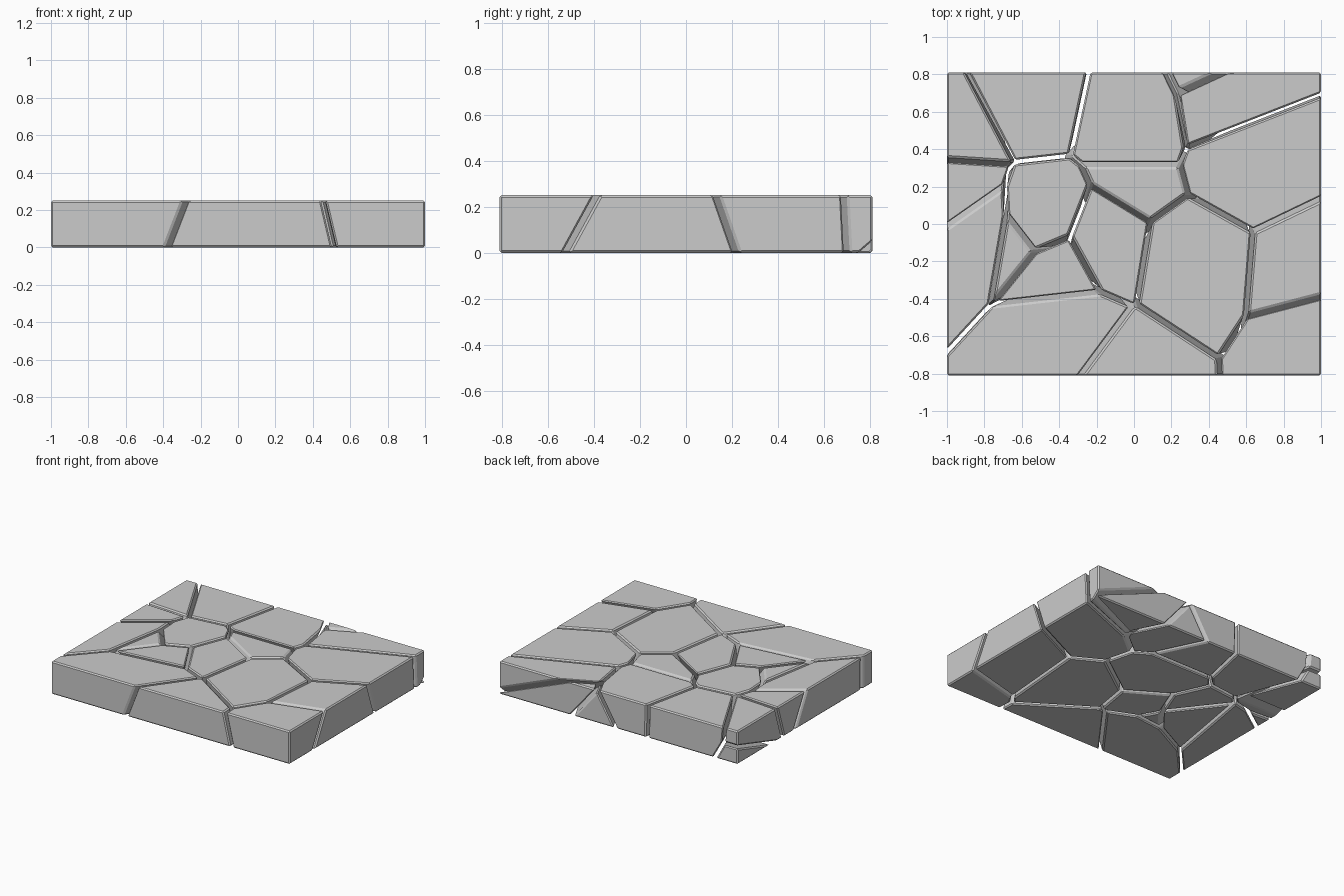
import bpy, bmesh, math
from mathutils import Vector

if "Cube" in bpy.data.objects:
    bpy.data.objects.remove(bpy.data.objects["Cube"])

HALF_X, HALF_Y, HEIGHT = 1.0, 0.81, 0.25
GAP = 0.012      # distance from each crack's middle to the stone
BEVEL = 0.009    # chamfer width on every stone edge

# One seed point per stone; cracks run halfway between neighbouring seeds
SEEDS = [
    (-0.98, 0.48, 0.14), (-0.98, 0.54, -0.06),                     # back left corner, upper and lower
    (-0.56, 0.70, 0.18), (0.00, 0.58, 0.19),                       # back row
    (0.43, 0.79, 0.10), (0.31, 0.73, 0.00), (0.49, 0.66, 0.25),    # back right wedges
    (0.605, 0.365, 0.235), (0.90, -0.25, 0.02), (1.01, -0.67, 0.25),  # right side
    (-0.05, -0.72, 0.00), (-0.36, -0.49, 0.12),                    # front row
    (0.29, -0.20, 0.11), (-0.20, -0.12, 0.18), (0.00, 0.207, 0.00),   # middle
    (-0.48, -0.01, 0.17), (-0.39, -0.225, 0.22), (-0.57, -0.08, 0.10),  # middle left
    (-0.86, -0.03, 0.13), (-1.00, 0.17, 0.24),                     # left side
]
SEEDS = [Vector(s) for s in SEEDS]


def cut(bm, point, normal):
    """Slice a convex solid, drop the side the normal points to, close the hole."""
    bmesh.ops.bisect_plane(bm, geom=bm.verts[:] + bm.edges[:] + bm.faces[:],
                           dist=1e-6, plane_co=point, plane_no=normal, clear_outer=True)
    rim = [e for e in bm.edges if len(e.link_faces) == 1]
    if len(rim) > 2:
        bmesh.ops.holes_fill(bm, edges=rim, sides=0)
        bm.normal_update()


def chamfer(bm):
    """Trim every sharp edge of a convex solid with a flat cut."""
    bmesh.ops.recalc_face_normals(bm, faces=bm.faces[:])
    bm.normal_update()
    planes = []
    for e in bm.edges:
        if len(e.link_faces) != 2:
            continue
        n1, n2 = (f.normal for f in e.link_faces)
        angle = n1.angle(n2, 0.0)
        if angle < math.radians(15):
            continue
        n = (n1 + n2).normalized()
        middle = (e.verts[0].co + e.verts[1].co) / 2
        planes.append((middle - n * BEVEL * math.sin(angle / 2), n))
    for point, n in planes:
        cut(bm, point, n)


# Stones: slab block trimmed by the crack planes around each seed
for i, seed in enumerate(SEEDS):
    bm = bmesh.new()
    bmesh.ops.create_cube(bm, size=1.0)
    for v in bm.verts:
        v.co = Vector((v.co.x * 2 * HALF_X, v.co.y * 2 * HALF_Y, (v.co.z + 0.5) * HEIGHT))
    for j, other in enumerate(SEEDS):
        if j != i:
            n = (other - seed).normalized()
            cut(bm, (seed + other) / 2 - n * GAP, n)
    if not bm.faces:
        bm.free()
        continue
    bmesh.ops.remove_doubles(bm, verts=bm.verts[:], dist=0.0005)
    chamfer(bm)
    bmesh.ops.remove_doubles(bm, verts=bm.verts[:], dist=0.0002)
    bmesh.ops.recalc_face_normals(bm, faces=bm.faces[:])
    name = "slab_stone_%02d" % (i + 1)
    mesh = bpy.data.meshes.new(name)
    bm.to_mesh(mesh)
    bm.free()
    bpy.context.collection.objects.link(bpy.data.objects.new(name, mesh))
